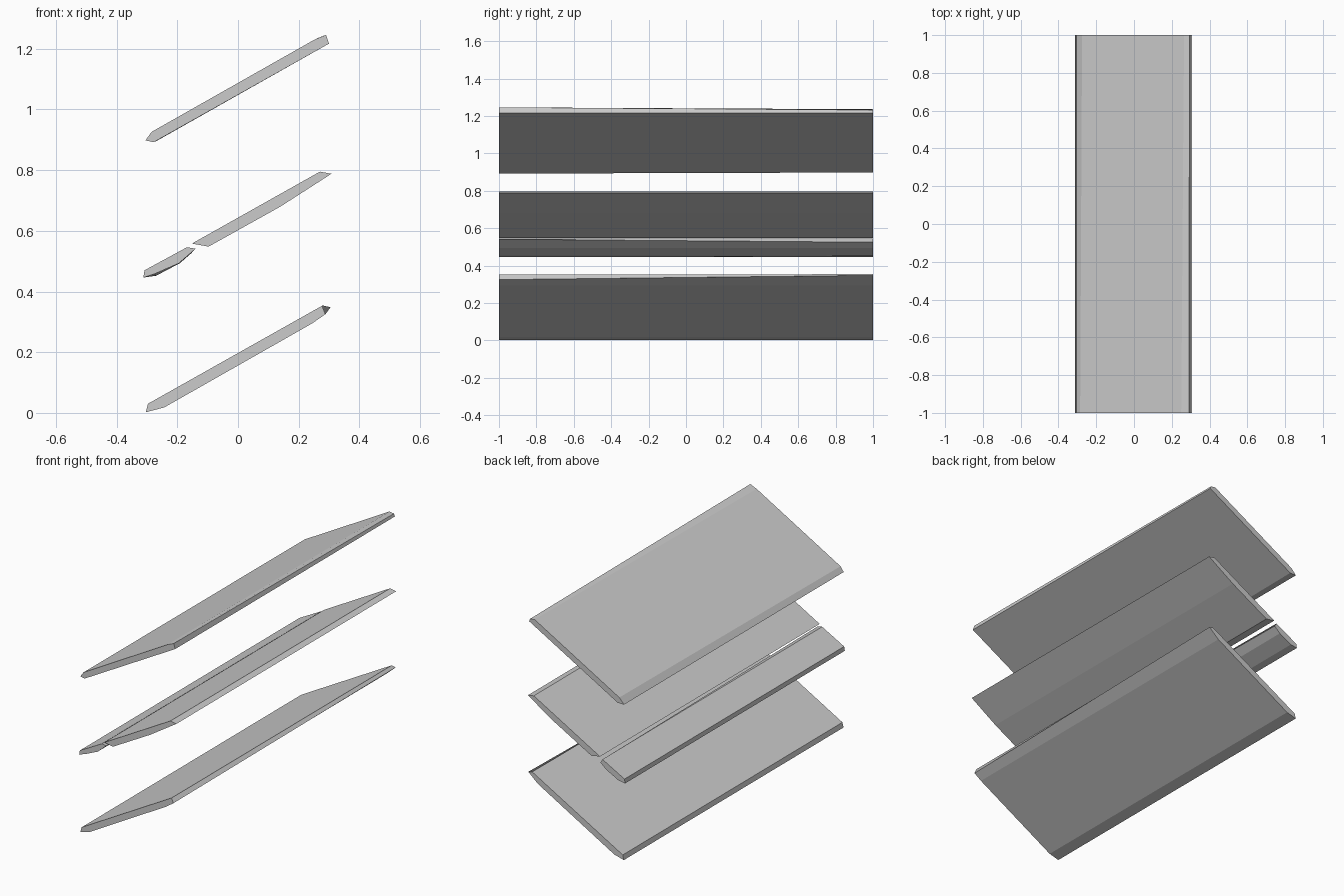
import bpy
import bmesh

default_cube = bpy.data.objects.get("Cube")
if default_cube:
    bpy.data.objects.remove(default_cube, do_unlink=True)

# One plain grey for all slats
grey = bpy.data.materials.new("plain grey")
grey.use_nodes = True
grey.diffuse_color = (0.6, 0.6, 0.6, 1)
grey.node_tree.nodes["Principled BSDF"].inputs["Base Color"].default_value = grey.diffuse_color


def slat(name, front, moved=None):
    """Extrude a cross-section along y; moved shifts single corners at the back end."""
    bm = bmesh.new()
    back = list(front)
    for i, corner in (moved or {}).items():
        back[i] = corner
    a = [bm.verts.new((x, -1, z)) for x, z in front]
    b = [bm.verts.new((x, 1, z)) for x, z in back]
    bm.faces.new(a)
    bm.faces.new(b[::-1])
    for i in range(len(a)):
        j = (i + 1) % len(a)
        bm.faces.new((a[i], b[i], b[j], a[j]))
    bmesh.ops.recalc_face_normals(bm, faces=bm.faces)
    mesh = bpy.data.meshes.new(name)
    bm.to_mesh(mesh)
    bm.free()
    mesh.materials.append(grey)
    obj = bpy.data.objects.new(name, mesh)
    bpy.context.collection.objects.link(obj)
    return obj


# Top slat
slat("top_slat",
     [(-.305, .898), (-.278, .892), (.30, 1.217), (.29, 1.246), (.25, 1.229), (-.285, .926)],
     {1: (-.265, .898), 3: (.294, 1.232), 4: (.265, 1.236), 5: (-.275, .931)})

# Middle slat, split lengthwise into a wide and a narrow board
slat("middle_wide_slat",
     [(-.152, .558), (-.097, .548), (.14, .68), (.308, .788), (.27, .795)])
slat("middle_narrow_slat",
     [(-.312, .446), (-.275, .458), (-.195, .493), (-.14, .541), (-.168, .546), (-.308, .47)],
     {1: (-.27, .452), 2: (-.192, .493), 3: (-.155, .525)})

# Bottom slat
slat("bottom_slat",
     [(-.304, .002), (-.243, .018), (.243, .294), (.288, .325), (.277, .353), (-.297, .03)],
     {3: (.305, .348), 4: (.28, .354)})
